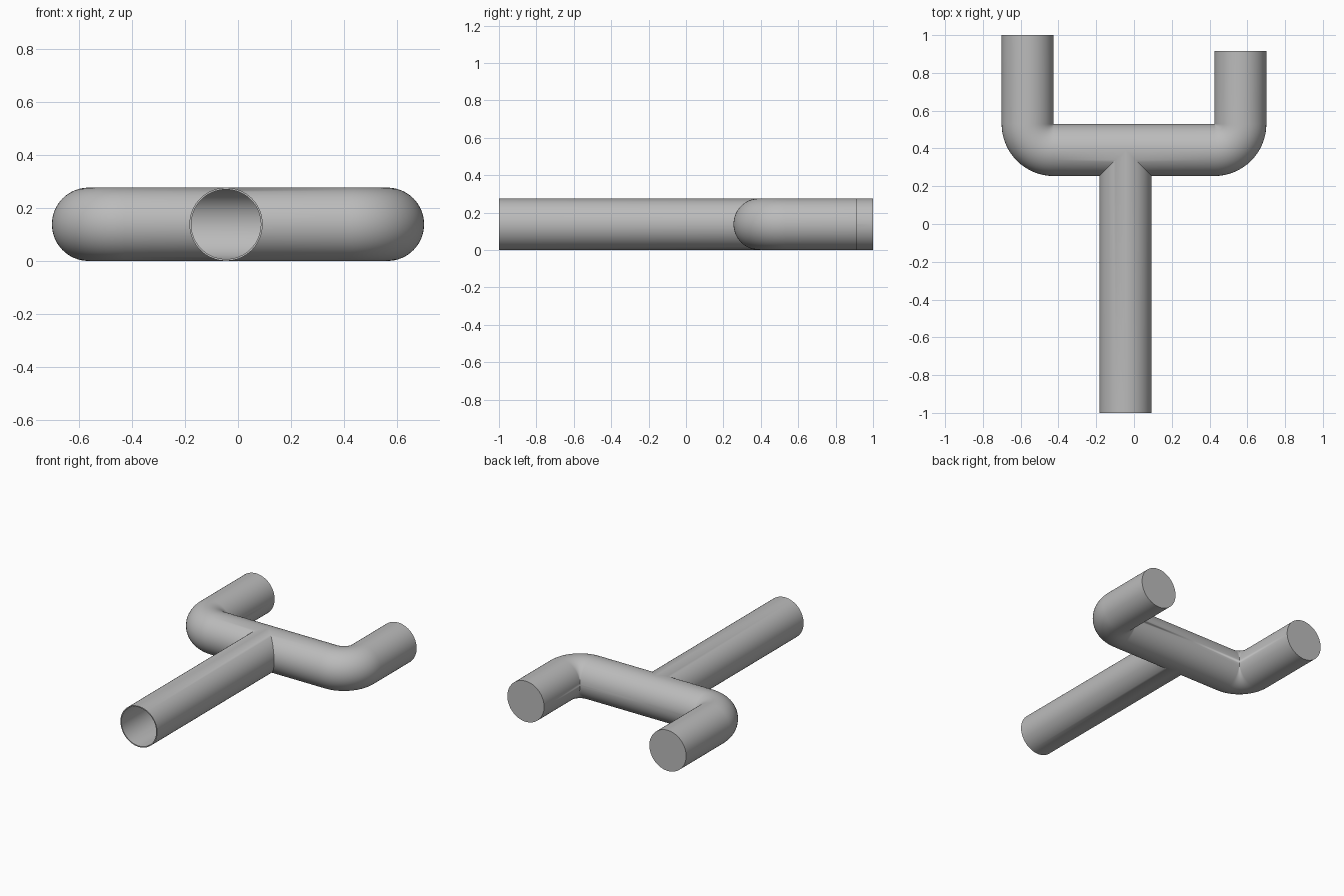
import bpy, bmesh
from math import sin, cos, pi

if "Cube" in bpy.data.objects:
    bpy.data.objects.remove(bpy.data.objects["Cube"])

R = 0.138            # pipe radius, also the bend radius of the elbows
WALL = 0.007
SIDES = 64
BEND_STEPS = 16
STEM_X = -0.045
BEND_X, BEND_Y = 0.425, 0.53
BAR_Y = BEND_Y - R
ARM_END = {-1: 1.0, 1: 0.915}
STEM_END = -1.0
ANGLES = [2 * pi * i / SIDES for i in range(SIDES)]

bm = bmesh.new()


def ring(point):
    return [bm.verts.new(point(a)) for a in ANGLES]


def bridge(a, b):
    for i in range(SIDES):
        j = (i + 1) % SIDES
        bm.faces.new((a[i], a[j], b[j], b[i]))


def arm(r, side, end):
    """Half of the crossbar, its elbow and the closed arm behind it."""
    # Front half is trimmed to the mitre with the stem
    rings = [ring(lambda a: (STEM_X + side * r * max(0, cos(a)),
                             BAR_Y - r * cos(a), R + r * sin(a)))]
    for k in range(BEND_STEPS + 1):
        t = pi / 2 * k / BEND_STEPS
        rings.append(ring(lambda a: (side * (BEND_X + (R + r * cos(a)) * sin(t)),
                                     BEND_Y - (R + r * cos(a)) * cos(t),
                                     R + r * sin(a))))
    rings.append(ring(lambda a: (side * (BEND_X + R + r * cos(a)), end, R + r * sin(a))))
    for a, b in zip(rings, rings[1:]):
        bridge(a, b)
    bm.faces.new(rings[-1])


def stem(r):
    """Straight stem, mitred into the crossbar; returns its open rim."""
    rim = ring(lambda a: (STEM_X + r * cos(a), STEM_END, R + r * sin(a)))
    joint = ring(lambda a: (STEM_X + r * cos(a), BAR_Y - r * abs(cos(a)), R + r * sin(a)))
    bridge(rim, joint)
    return rim


# Outer and inner skins of the hollow pipe
rims = []
for r, inset in ((R, 0), (R - WALL, WALL)):
    for side, end in ARM_END.items():
        arm(r, side, end - inset)
    rims.append(stem(r))
bridge(*rims)

# Weld the parts into one closed shell
bmesh.ops.remove_doubles(bm, verts=bm.verts, dist=0.0001)
bmesh.ops.recalc_face_normals(bm, faces=bm.faces)
mesh = bpy.data.meshes.new("forked_pipe")
bm.to_mesh(mesh)
bm.free()

# Plain grey metal
grey = bpy.data.materials.new("pipe_grey")
grey.use_nodes = True
colour = (0.5, 0.5, 0.5, 1)
grey.diffuse_color = colour
grey.node_tree.nodes["Principled BSDF"].inputs["Base Color"].default_value = colour
mesh.materials.append(grey)

pipe = bpy.data.objects.new("forked_pipe", mesh)
bpy.context.collection.objects.link(pipe)
bpy.ops.object.select_all(action="DESELECT")
pipe.select_set(True)
bpy.context.view_layer.objects.active = pipe
bpy.ops.object.shade_smooth_by_angle(angle=pi / 6)
